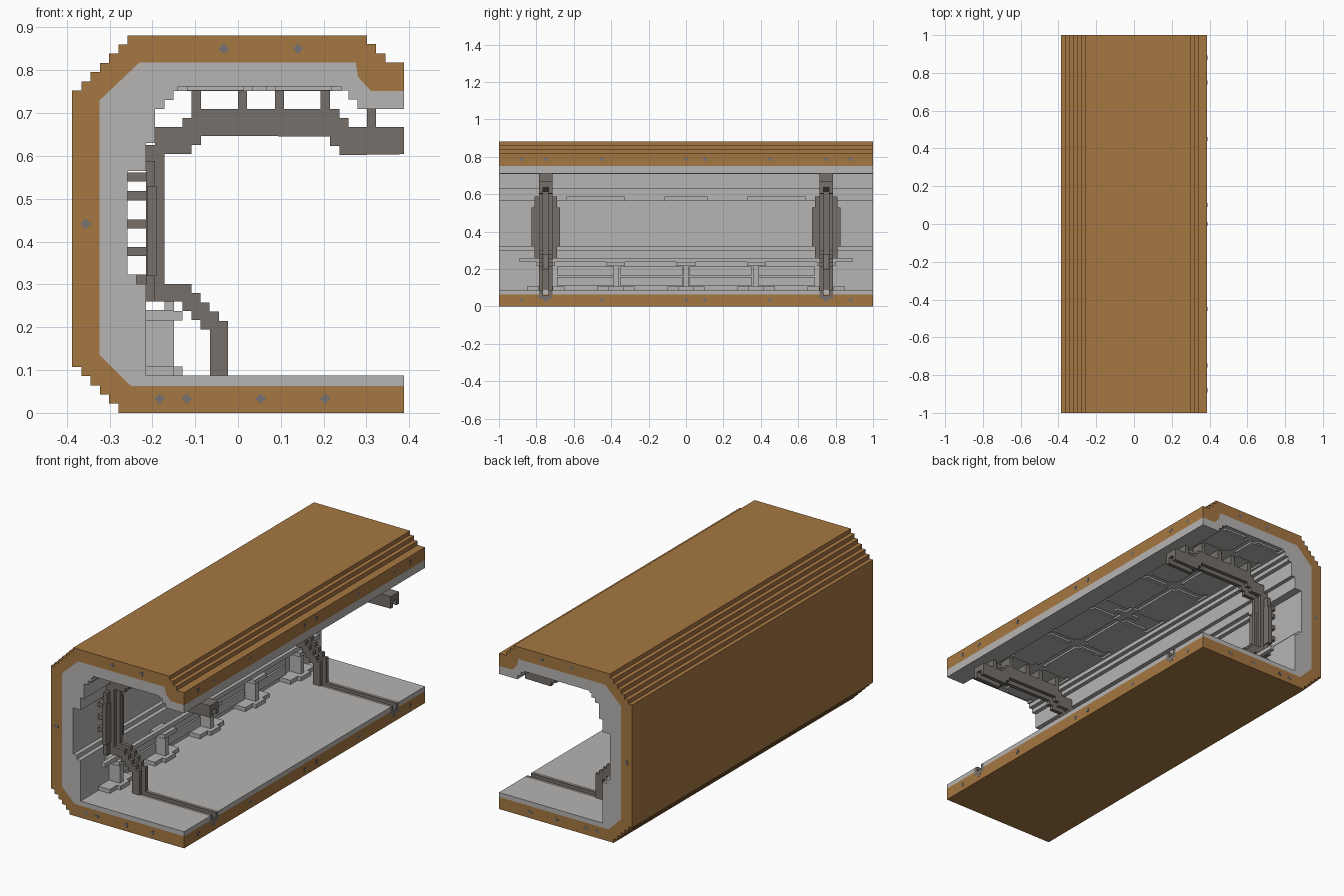
import bpy, bmesh

if "Cube" in bpy.data.objects:
    bpy.data.objects.remove(bpy.data.objects["Cube"], do_unlink=True)

U = 0.0215   # one step of the blocky grid
X = 18 * U   # half width
H = 41 * U   # height


def material(name, rgb):
    m = bpy.data.materials.new(name)
    m.use_nodes = True
    m.diffuse_color = (*rgb, 1)
    m.node_tree.nodes["Principled BSDF"].inputs["Base Color"].default_value = (*rgb, 1)
    return m


ORANGE = material("ochre_hull", (0.38, 0.185, 0.054))
GREY = material("light_grey_lining", (0.47, 0.46, 0.45))
DARK = material("dark_grey_frame", (0.18, 0.163, 0.145))
STEEL = material("steel_fastener", (0.17, 0.17, 0.18))


def finish(name, bm, mat):
    bmesh.ops.recalc_face_normals(bm, faces=bm.faces)
    mesh = bpy.data.meshes.new(name)
    bm.to_mesh(mesh)
    bm.free()
    mesh.materials.append(mat)
    ob = bpy.data.objects.new(name, mesh)
    bpy.context.scene.collection.objects.link(ob)
    return ob


def extrude(name, profile, spans, mat):
    """Extrude an x-z outline along every y span."""
    bm = bmesh.new()
    for y0, y1 in spans:
        face = bm.faces.new([bm.verts.new((x, y0, z)) for x, z in profile])
        new = bmesh.ops.extrude_face_region(bm, geom=[face])["geom"]
        moved = [v for v in new if isinstance(v, bmesh.types.BMVert)]
        bmesh.ops.translate(bm, verts=moved, vec=(0, y1 - y0, 0))
    return finish(name, bm, mat)


def boxes(name, items, mat):
    """Join boxes given as (x0, x1, y0, y1, z0, z1)."""
    bm = bmesh.new()
    for x0, x1, y0, y1, z0, z1 in items:
        for v in bmesh.ops.create_cube(bm, size=1)["verts"]:
            v.co = ((x0 + x1) / 2 + v.co.x * (x1 - x0),
                    (y0 + y1) / 2 + v.co.y * (y1 - y0),
                    (z0 + z1) / 2 + v.co.z * (z1 - z0))
    return finish(name, bm, mat)


def stairs(x, z, dx, dz, count, x_first=True):
    """Staircase points starting at (x, z)."""
    pts = [(x, z)]
    for _ in range(count):
        if x_first:
            pts += [(x + dx, z), (x + dx, z + dz)]
        else:
            pts += [(x, z + dz), (x + dx, z + dz)]
        x, z = x + dx, z + dz
    return pts


def mirror_y(items):
    return items + [(a, b, -d, -c, e, f) for a, b, c, d, e, f in items]


# Outer hull: stepped outside, bevelled inside
seam = [(X, .063), (-.25, .063), (-.323, .135), (-.323, .73), (-.23, .818),
        (.275, .818), (.28, .785), (.31, .752), (X, .752)]
outside = ([(X, .818)] + stairs(16 * U, .818, -U, U, 2, False)[0:]
           + [(14 * U, H)] + stairs(-12 * U, H, -U, -U, 6, False)
           + stairs(-X, 5 * U, U, -U, 5) + [(X, 0)])
hull = extrude("hull_shell", seam + outside, [(-1, 1)], ORANGE)

# Inner lining with wall alcove and dropped ceiling edge
lining_inside = ([(X, .71)] + stairs(14 * U, .71, -U, U, 2) + [(.24, .752), (.24, .762),
                 (-.14, .762), (-.14, .752)] + stairs(-7 * U, .752, -U, -U, 2, False)
                 + [(-.194, .71), (-.194, .63), (-.215, .63), (-.215, .585), (-.237, .585),
                    (-.237, .565), (-.258, .565), (-.258, .323), (-.237, .323), (-.237, .301),
                    (-.215, .301), (-.215, .087), (X, .087)])
lining = extrude("inner_lining", seam + lining_inside, [(-1, 1)], GREY)

# Floor channels, cut under each frame
FRAMES = (-.75, .75)
cutter = boxes("channel_cutter", [(-.05, .45, y - .035, y + .035, .04, .12) for y in FRAMES], GREY)
cutter.hide_render = True
cutter.hide_viewport = True
cutter.display_type = 'WIRE'
for ob in (hull, lining):
    cut = ob.modifiers.new("floor_channels", 'BOOLEAN')
    cut.object = cutter
    cut.operation = 'DIFFERENCE'
    cut.solver = 'EXACT'

floor_rails = []
for y in FRAMES:
    floor_rails += [(-.05, X, y - .035, y - .014, .04, .087),
                    (-.05, X, y + .014, y + .035, .04, .087),
                    (-.05, X, y - .014, y + .014, .04, .06)]
boxes("floor_channel_rails", floor_rails, DARK)

# Ribs: two side rails with a recessed web between them
outer_edge = ([(X, .667)] + stairs(.258, .667, -U, U, 2, False) + [(-.108, .71)]
              + stairs(-.108, .71, -U, -U, 2, False) + [(-.194, .667), (-.194, .625), (-.215, .625),
              (-.215, .26), (-.13, .26)] + stairs(-.13, .238, U, -U, 3) + [(-.065, .087)])
inner_edge = ([(-.023, .087)] + stairs(-.023, .215, -U, U, 4) + [(-.172, .301), (-.172, .604)]
              + stairs(-.108, .604, U, U, 2, False) + [(.215, .645)]
              + stairs(.215, .645, U, -U, 2, False) + [(X, .604)])
web_edge = [(-.045, .087), (-.045, .2), (-.12, .28), (-.195, .28), (-.195, .615),
            (-.12, .65), (-.1, .675), (.225, .675), (.245, .635), (X, .635)]
rails, webs = [], []
for y in FRAMES:
    rails += [(y - .035, y - .014), (y + .014, y + .035)]
    webs.append((y - .014, y + .014))
extrude("rib_rails", outer_edge + inner_edge, rails, DARK)
extrude("rib_webs", outer_edge + web_edge, webs, DARK)

# Wide backing plates and struts tying each rib to wall and ceiling
ties = []
for y in FRAMES:
    ties += [(-.215, -.194, y - .06, y + .06, .26, .588),
             (-.213, -.19, y - .075, y + .075, .32, .53),
             (-.237, -.215, y - .035, y + .035, .301, .323),
             (.301, .322, y - .035, y + .035, .667, .71)]
    ties += [(-.258, -.21, y - .045, y + .045, z, z + U) for z in (.366, .43, .496, .54)]
    ties += [(x, x + U, y - .035, y + .035, .705, .762) for x in (-.108, 0, .086, .193)]
boxes("rib_ties", ties, DARK)

# Ceiling panels with notched corners
panels = []
for y0, y1 in ((.05, .36), (.39, .69), (.81, .98)):
    for x0, x1 in ((-.14, .035), (.065, .24)):
        panels += [(x0, x1, y0 + U, y1 - U, .752, .763),
                   (x0 + U, x1 - U, y0, y1, .7525, .763)]
boxes("ceiling_panels", mirror_y(panels), GREY)
boxes("ceiling_spine", [(.03, .07, -.07, .07, .752, .763), (-.02, .12, -.015, .015, .752, .763)], GREY)

# Lip segments over the alcove
boxes("alcove_lip", mirror_y([(-.24, -.215, .64, 1, .565, .586),
                              (-.24, -.215, .115, .33, .565, .586)]), GREY)

# Lower wall panels
lower = []
for y0, y1 in ((.02, .35), (.39, .69)):
    lower += [(-.22, -.205, y0, y1, .11, .157), (-.22, -.205, y0, y1, .165, .215)]
boxes("lower_wall_panels", mirror_y(lower), GREY)

# Wall rail carried by footed posts
rail = [(-.172, -.15, -.89, .89, .238, .26)]
for y in (-.75, -.375, 0, .375, .75):
    rail += [(-.215, -.15, y - .014, y + .014, .087, .24),
             (-.215, -.15, y - .1, y + .1, .086, .108),
             (-.15, -.13, y - .04, y + .04, .086, .108),
             (-.15, -.13, y - .05, y + .05, .216, .238),
             (-.215, -.15, y - .05, y + .05, .216, .24)]
boxes("wall_rail", rail, GREY)

# Cross fasteners on both end faces
R, A, T = .011, .004, .001
marks = []
for x, z in ((-.033, .85), (.14, .85), (-.355, .442), (-.183, .033),
             (-.12, .033), (.053, .033), (.204, .033)):
    for y in (-1, 1):
        marks += [(x - R, x + R, y - T, y + T, z - A, z + A),
                  (x - A, x + A, y - T, y + T, z - R, z + R)]
# Small fasteners along the open edges
for y in (-.88, -.75, -.45, 0, .1, .45, .75, .88):
    for z in (.787, .033):
        marks += [(X - T, X + T, y - R, y + R, z - A, z + A),
                  (X - T, X + T, y - A, y + A, z - R, z + R)]
boxes("fasteners", marks, STEEL)
